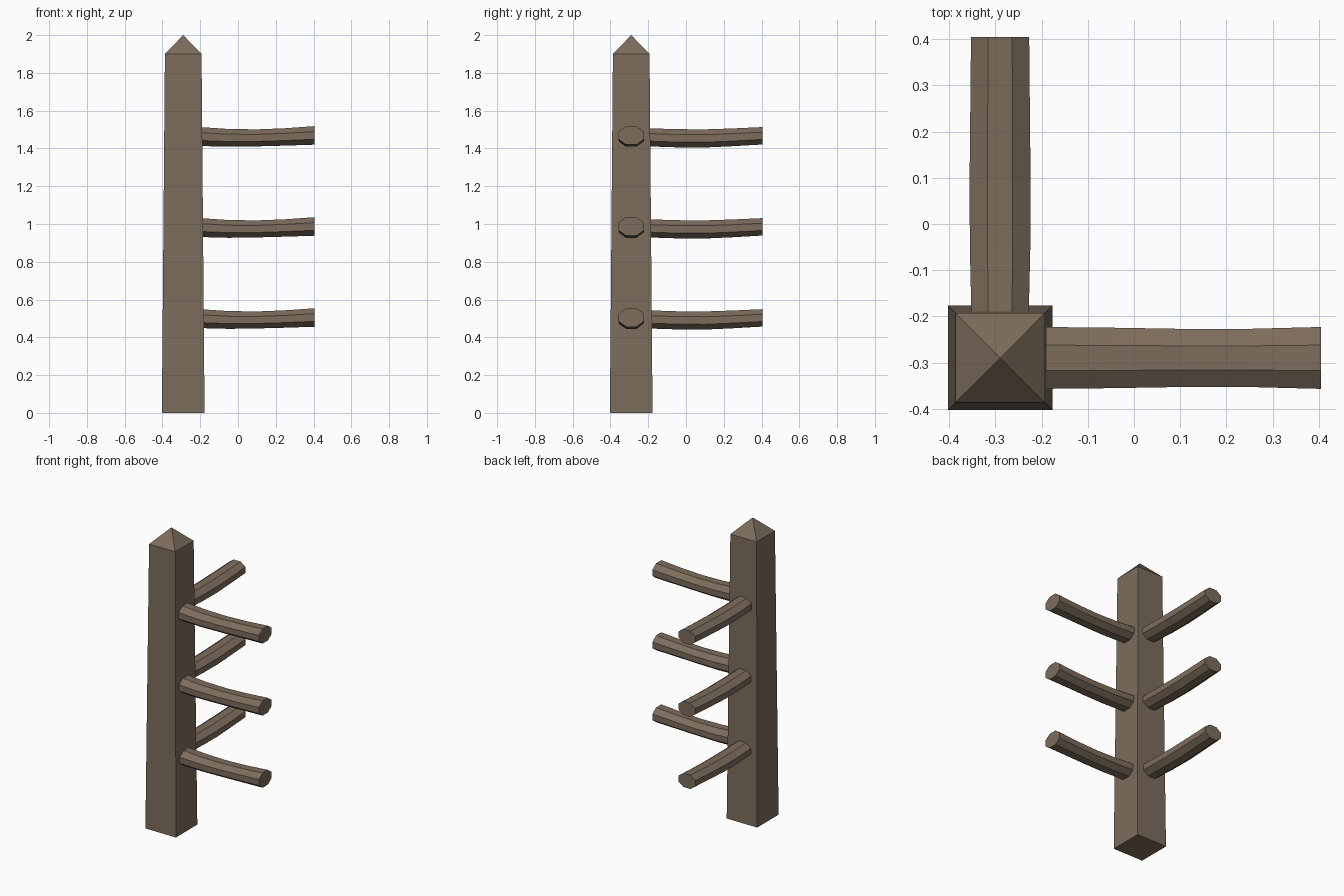
import bpy, bmesh, math

if "Cube" in bpy.data.objects:
    bpy.data.objects.remove(bpy.data.objects["Cube"])

wood = bpy.data.materials.new("brown_wood")
wood.diffuse_color = (0.205, 0.152, 0.107, 1)
wood.use_nodes = True
wood.node_tree.nodes["Principled BSDF"].inputs["Base Color"].default_value = wood.diffuse_color
C = -0.29  # post centre on both x and y


def make(name, rings, tip=None):
    """Skin a list of vertex rings; close with flat caps or a point."""
    bm = bmesh.new()
    rows = [[bm.verts.new(p) for p in r] for r in rings]
    n = len(rows[0])
    for a, b in zip(rows, rows[1:]):
        for i in range(n):
            j = (i + 1) % n
            bm.faces.new((a[i], a[j], b[j], b[i]))
    bm.faces.new(rows[0][::-1])
    if tip:
        t = bm.verts.new(tip)
        for i in range(n):
            bm.faces.new((rows[-1][i], rows[-1][(i + 1) % n], t))
    else:
        bm.faces.new(rows[-1])
    bmesh.ops.recalc_face_normals(bm, faces=bm.faces)
    me = bpy.data.meshes.new(name)
    bm.to_mesh(me)
    bm.free()
    me.materials.append(wood)
    bpy.context.collection.objects.link(bpy.data.objects.new(name, me))


# Tapered square post with pyramid cap
def square(h, z):
    return [(C + sx * h, C + sy * h, z) for sx, sy in ((-1, -1), (1, -1), (1, 1), (-1, 1))]


make("corner_post", [square(0.113, 0), square(0.097, 1.9)], (C, C, 2.0))

# Sagging octagonal rails: (distance along, z offset, half width, half height)
X_PROFILE = [(-0.20, 0.000, 0.067, 0.050), (-0.05, -0.007, 0.0655, 0.047),
             (0.10, -0.007, 0.063, 0.045), (0.25, -0.002, 0.063, 0.046),
             (0.405, 0.006, 0.067, 0.049)]
Y_PROFILE = [(-0.20, -0.004, 0.062, 0.048), (-0.05, -0.009, 0.0655, 0.048),
             (0.10, -0.010, 0.066, 0.048), (0.25, -0.004, 0.0645, 0.047),
             (0.405, 0.004, 0.063, 0.046)]


def rail(name, profile, z, along_x):
    rings = []
    for d, dz, w, h in profile:
        ring = []
        for i in range(8):
            a = math.radians(22.5 + 45 * i)
            k = 1 / math.cos(math.radians(22.5))
            u, v = C + w * k * math.cos(a), z + dz + h * k * math.sin(a)
            ring.append((d, u, v) if along_x else (u, d, v))
        rings.append(ring)
    make(name, rings)


for level, z in (("lower", 0.499), ("middle", 0.981), ("upper", 1.463)):
    rail(level + "_side_rail", X_PROFILE, z, True)
    rail(level + "_back_rail", Y_PROFILE, z, False)
